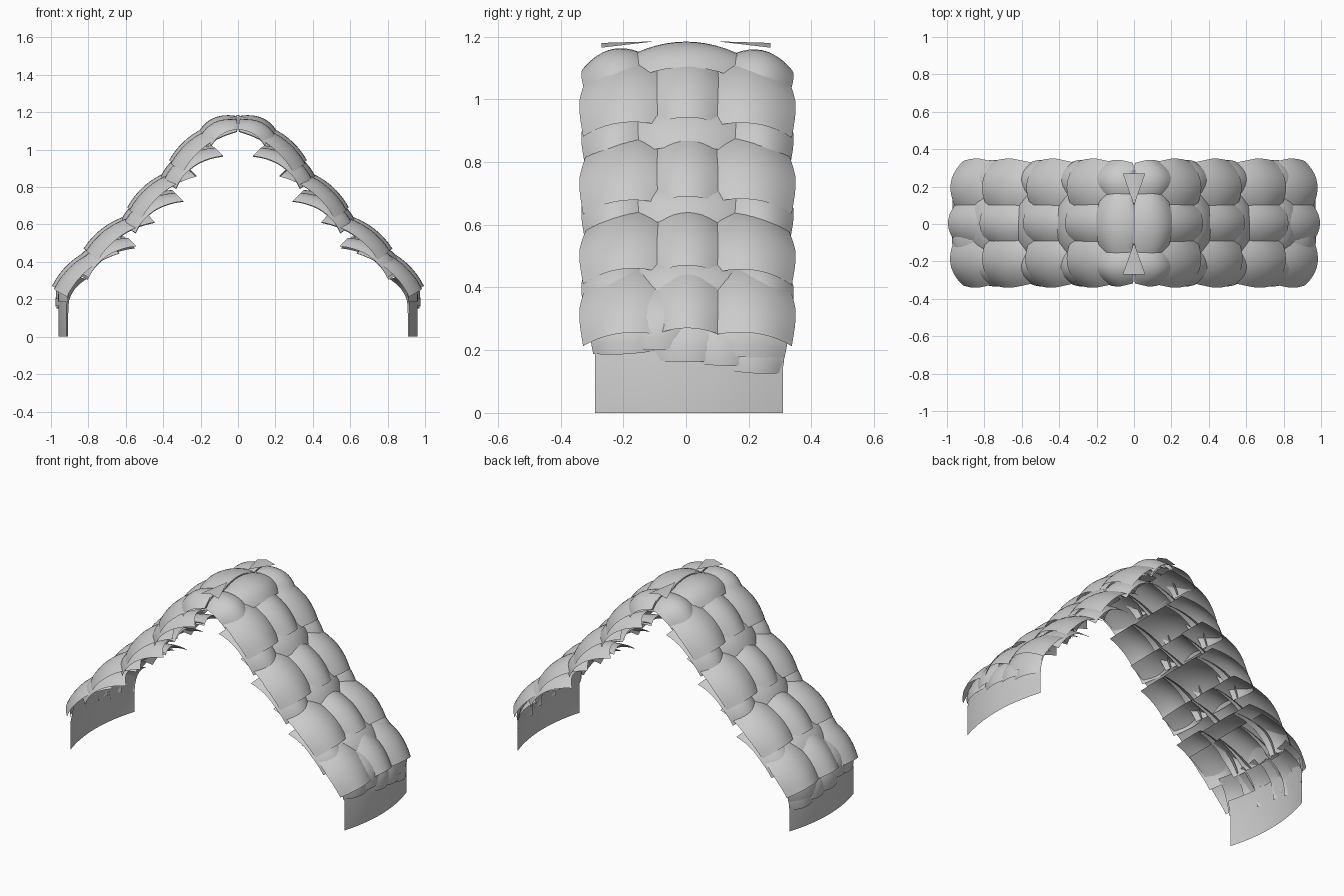
import bpy, math, random
from mathutils import Vector

if "Cube" in bpy.data.objects:
    bpy.data.objects.remove(bpy.data.objects["Cube"])

random.seed(4)

# Outer ridge line of one wing (x, z), from apex to lower lip
RIDGE = [(0, 1.20), (0.1, 1.18), (0.2, 1.11), (0.4, 0.885), (0.6, 0.66),
         (0.8, 0.475), (0.93, 0.34), (0.985, 0.25), (0.985, 0.12)]


def ridge_at(z):
    """Point on the ridge at a given height."""
    for (x0, z0), (x1, z1) in zip(RIDGE, RIDGE[1:]):
        if z1 <= z <= z0:
            t = (z0 - z) / (z0 - z1)
            return Vector((x0 + (x1 - x0) * t, 0, z))
    return Vector((RIDGE[-1][0], 0, RIDGE[-1][1]))


def make_object(name, verts, faces, angle=40):
    me = bpy.data.meshes.new(name)
    me.from_pydata(verts, [], faces)
    ob = bpy.data.objects.new(name, me)
    bpy.context.collection.objects.link(ob)
    m = ob.modifiers.new("mirror", 'MIRROR')
    m.use_axis = (True, False, False)
    m.merge_threshold = 0.0001
    bpy.context.view_layer.objects.active = ob
    ob.select_set(True)
    bpy.ops.object.shade_smooth_by_angle(angle=math.radians(angle))
    ob.select_set(False)
    return ob


def add_scale(verts, faces, zb, steep, yc, width, length, lift, plunge=0.085, sag=0.045, nu=10, nv=10):
    """Domed scale whose lower edge sits at height zb; its upper end dives inside."""
    end = ridge_at(zb)
    a = math.radians(steep)
    t = Vector((math.cos(a), 0, -math.sin(a)))
    n0 = Vector((math.sin(a), 0, math.cos(a)))
    roll = math.atan(0.9 * yc)
    n = n0 * math.cos(roll) + Vector((0, math.sin(roll), 0))
    side = Vector((0, math.cos(roll), 0)) - n0 * math.sin(roll)
    origin = end + Vector((0, yc, 0)) - n0 * (0.45 * yc * yc - lift)
    base = len(verts)
    for j in range(nv + 1):
        v = j / nv
        for i in range(nu + 1):
            u = 2 * i / nu - 1
            half = width / 2 * (1 - 0.35 * max(0, 0.6 - v) - 0.25 * max(0, v - 0.75))
            d = (v - 0.7) / 0.7
            h = 0.012 - plunge * d * d - (sag + 0.012 * v) * u * u
            p = origin + t * (-length * (1 - v) + 0.015 * (1 - u * u) * v) + n * h + side * (u * half)
            p.x = max(p.x, 0.004)
            verts.append(p)
    for j in range(nv):
        for i in range(nu):
            k = base + j * (nu + 1) + i
            faces.append((k, k + nu + 1, k + nu + 2, k + 1))


# Overlapping rows: lower-edge height, slope in degrees, length, lift, wide-centre layout
ROWS = [
    (1.115, 33, 0.23, 0.002, True), (0.945, 45, 0.36, 0.018, False),
    (0.865, 46, 0.30, -0.006, True), (0.695, 46, 0.36, 0.018, False),
    (0.64, 45, 0.30, -0.006, True), (0.465, 42, 0.36, 0.018, False),
    (0.39, 45, 0.30, -0.006, True), (0.265, 48, 0.36, 0.020, False),
]
for r, (z, steep, length, lift, wide) in enumerate(ROWS):
    verts, faces = [], []
    cols = [(-0.235, 0.22), (0.245, 0.22), (0, 0.37)] if wide else \
           [(-0.21, 0.28), (0.22, 0.28), (0.005, 0.24)]
    for yc, w in cols:
        dz = random.uniform(-0.008, 0.008)
        add_scale(verts, faces, z + dz, steep, yc, w, length, lift,
                  0.095 if wide else 0.085, 0.045 if wide else 0.042)
    make_object("scale_row_%d" % (r + 1), verts, faces)

# Short steep scales tucked under the lower lip, in two staggered layers
verts, faces = [], []
for yc, w, z in [(-0.2, 0.22, 0.21), (0.0, 0.22, 0.18), (0.2, 0.26, 0.20),
                 (-0.1, 0.2, 0.22), (0.12, 0.2, 0.17), (0.22, 0.2, 0.15)]:
    add_scale(verts, faces, z, 74, yc, w, 0.2, -0.012, 0.07, 0.018, 8, 6)
make_object("lip_scales", verts, faces)

# Upright end plate, bowed across its width
verts, faces = [], []
N = 16
for i in range(N + 1):
    y = -0.29 + 0.6 * i / N
    x = 0.96 - 0.52 * y * y
    verts += [(x, y, 0.0), (x, y, 0.17), (x - 0.02, y, 0.27)]
for i in range(N):
    k = 3 * i
    for j in range(2):
        faces.append((k + j, k + 3 + j, k + 4 + j, k + 1 + j))
make_object("end_plate", verts, faces)

# Small pointed cap pieces at both ends of the central seam
verts, faces = [], []
for s in (-1, 1):
    b = len(verts)
    verts += [(0, s * 0.27, 1.18), (0.06, s * 0.27, 1.165), (0, s * 0.1, 1.185)]
    faces.append((b, b + 1, b + 2) if s < 0 else (b, b + 2, b + 1))
make_object("seam_caps", verts, faces)
